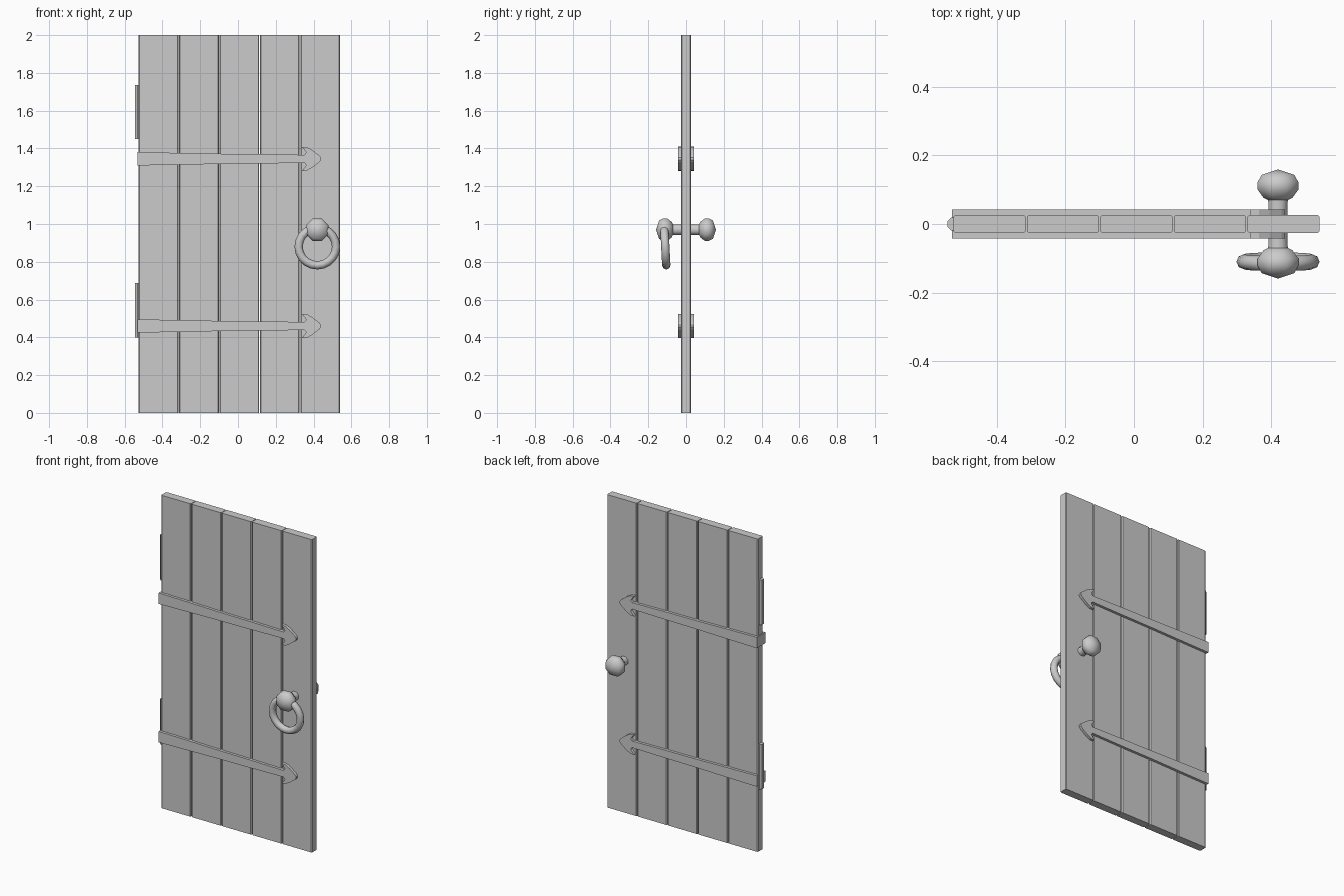
import bpy, bmesh
from math import radians, sin, cos, tau

if "Cube" in bpy.data.objects:
    bpy.data.objects.remove(bpy.data.objects["Cube"])


def finish(name, bm, smooth=None):
    bmesh.ops.recalc_face_normals(bm, faces=bm.faces)
    mesh = bpy.data.meshes.new(name)
    bm.to_mesh(mesh)
    bm.free()
    ob = bpy.data.objects.new(name, mesh)
    bpy.context.collection.objects.link(ob)
    if smooth:
        bpy.ops.object.select_all(action='DESELECT')
        ob.select_set(True)
        bpy.context.view_layer.objects.active = ob
        bpy.ops.object.shade_smooth_by_angle(angle=radians(smooth))
    return ob


def prism(name, points, direction):
    """Extrude a closed outline along a direction."""
    bm = bmesh.new()
    face = bm.faces.new([bm.verts.new(p) for p in points])
    out = bmesh.ops.extrude_face_region(bm, geom=[face])
    verts = [g for g in out['geom'] if isinstance(g, bmesh.types.BMVert)]
    bmesh.ops.translate(bm, verts=verts, vec=direction)
    return finish(name, bm)


# Five planks with chamfered long edges
D, C, W = 0.026, 0.005, 0.21
for i in range(5):
    a = -0.526 + i * 0.2142
    b = a + W
    outline = [(a + C, -D), (b - C, -D), (b, -D + C), (b, D - C),
               (b - C, D), (a + C, D), (a, D - C), (a, -D + C)]
    prism(f"plank_{i + 1}", [(x, y, 0) for x, y in outline], (0, 0, 2))

# Arrow-headed iron straps clasping both faces
half = [(-0.531, 0.035), (-0.35, 0.032), (-0.1, 0.027), (0.12, 0.025),
        (0.352, 0.021), (0.362, 0.034), (0.338, 0.064), (0.365, 0.062),
        (0.395, 0.045), (0.43, 0.018), (0.44, 0.006)]
strap = half + [(x, -z) for x, z in reversed(half)]
for label, zc in (("lower", 0.46), ("upper", 1.345)):
    prism(f"{label}_strap", [(x, -0.043, zc + z) for x, z in strap], (0, 0.086, 0))

# Hinge barrels on the left edge
for label, z0 in (("lower", 0.40), ("upper", 1.45)):
    ring = [(-0.525 + 0.021 * cos(tau * (k + 0.5) / 8),
             0.021 * sin(tau * (k + 0.5) / 8), z0) for k in range(8)]
    ring = [(x, y, z) for x, y, z in ring]
    prism(f"{label}_hinge_barrel", ring, (0, 0, 0.287))

# Through-shaft with a knob on each end, turned about y
HX, HZ = 0.42, 0.97
side = [(0.03, 0.05), (0.031, 0.07), (0.046, 0.077), (0.064, 0.1),
        (0.064, 0.122), (0.052, 0.143), (0, 0.159)]
profile = [(r, -y) for r, y in reversed(side)] + side
bm = bmesh.new()
vs = [bm.verts.new((HX + r * cos(tau / 16), y, HZ + r * sin(tau / 16))) for r, y in profile]
es = [bm.edges.new(p) for p in zip(vs, vs[1:])]
bmesh.ops.spin(bm, geom=vs + es, cent=(HX, 0, HZ), axis=(0, 1, 0),
               angle=tau, steps=8, use_duplicate=False)
bmesh.ops.remove_doubles(bm, verts=bm.verts, dist=1e-4)
finish("knob_shaft", bm, 50)

# Pull ring hanging from the front knob
bpy.ops.mesh.primitive_torus_add(major_radius=0.099, minor_radius=0.022,
                                 major_segments=20, minor_segments=8,
                                 location=(HX, -0.11, 0.88),
                                 rotation=(radians(93), 0, 0))
pull = bpy.context.object
pull.name = "pull_ring"
bpy.ops.object.shade_smooth_by_angle(angle=radians(60))
